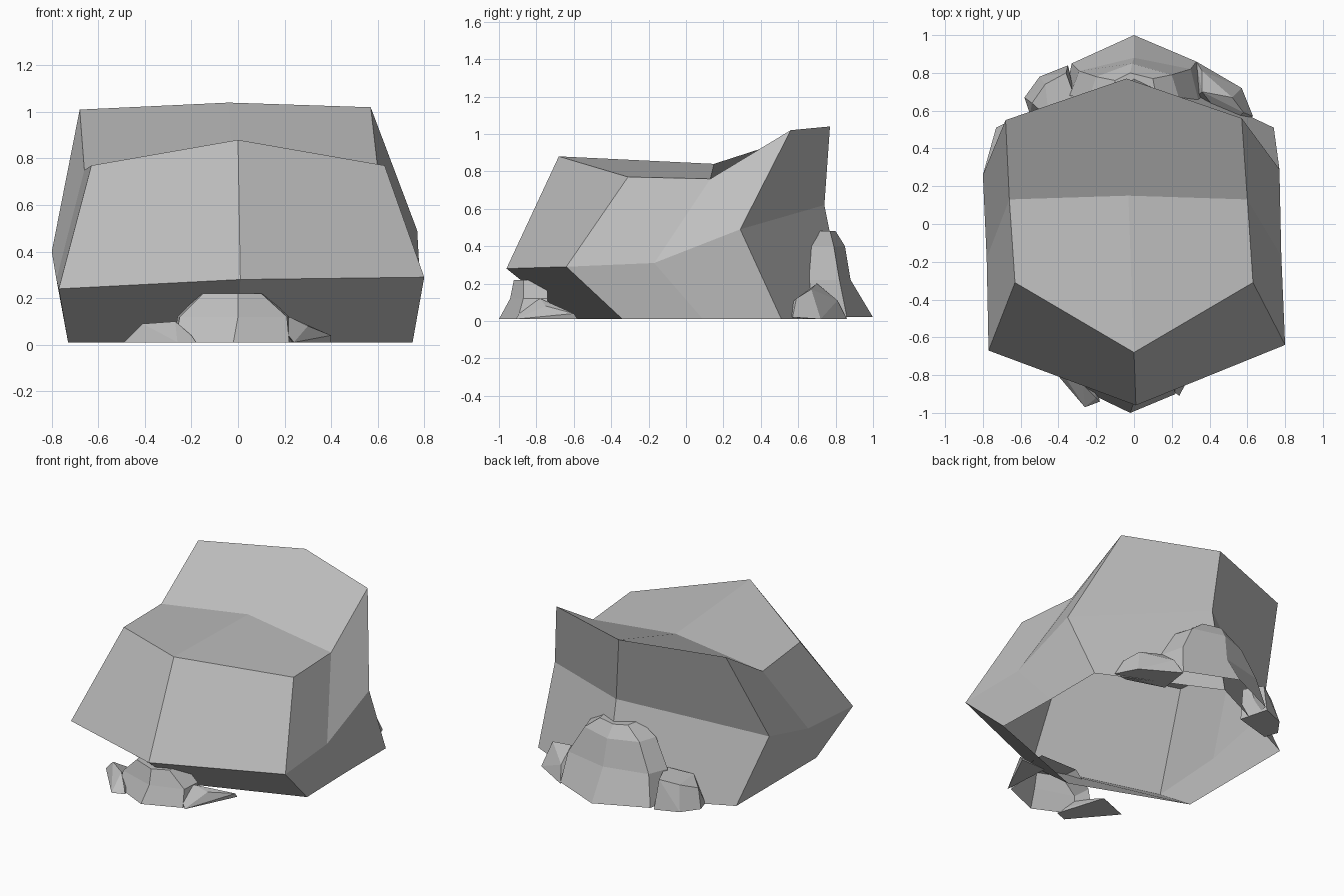
import bpy, bmesh

cube = bpy.data.objects.get("Cube")
if cube:
    bpy.data.objects.remove(cube, do_unlink=True)

GREY = (0.52, 0.52, 0.52, 1)
stone = bpy.data.materials.new("stone_grey")
stone.use_nodes = True
stone.diffuse_color = GREY
bsdf = stone.node_tree.nodes["Principled BSDF"]
bsdf.inputs["Base Color"].default_value = GREY
bsdf.inputs["Roughness"].default_value = 0.9


def finish(name, bm):
    bmesh.ops.recalc_face_normals(bm, faces=bm.faces)
    mesh = bpy.data.meshes.new(name)
    bm.to_mesh(mesh)
    bm.free()
    mesh.materials.append(stone)
    obj = bpy.data.objects.new(name, mesh)
    bpy.context.collection.objects.link(obj)


def bridge(bm, rings, closed):
    """Join neighbouring rings of points with quads."""
    rows = [[bm.verts.new(p) for p in ring] for ring in rings]
    count = len(rows[0])
    for low, high in zip(rows, rows[1:]):
        for i in range(count if closed else count - 1):
            j = (i + 1) % count
            bm.faces.new((low[i], low[j], high[j], high[i]))
    return rows


def boulder(name, levels):
    """Half dome leaning on the main rock: each level is z and its outline."""
    bm = bmesh.new()
    rows = bridge(bm, [[(x, y, z) for x, y in pts] for z, pts in levels], False)
    bm.faces.new(rows[-1])
    finish(name, bm)


def chip(name, points):
    """Small angular stone from a few corners."""
    bm = bmesh.new()
    for p in points:
        bm.verts.new(p)
    hull = bmesh.ops.convex_hull(bm, input=bm.verts)
    bmesh.ops.delete(bm, geom=hull["geom_interior"], context='VERTS')
    bmesh.ops.dissolve_limit(bm, angle_limit=0.12, verts=bm.verts, edges=bm.edges)
    finish(name, bm)


# Main rock: eight-sided rings running front, right, back, left; open underneath
base = [(0, -.62, .01), (.75, -.34, .01), (.74, .09, .01), (.74, .51, .01),
        (0, .86, .01), (-.73, .51, .01), (-.73, .09, .01), (-.73, -.34, .01)]
waist = [(.01, -.96, .28), (.8, -.64, .29), (.78, -.17, .31), (.77, .29, .49),
         (0, .74, .62), (-.8, .26, .4), (-.78, -.18, .28), (-.77, -.67, .24)]
crown = [(0, -.68, .88), (.63, -.31, .77), (.6, .13, .76), (.57, .56, 1.02),
         (-.04, .77, 1.04), (-.68, .55, 1.01), (-.66, .13, .75), (-.63, -.31, .77)]
bm = bmesh.new()
top = bridge(bm, [base, waist, crown], True)[-1]
middle = bm.verts.new((-.03, .15, .84))
for a, b, c in ((0, 1, 2), (2, 3, 4), (4, 5, 6), (6, 7, 0)):
    bm.faces.new((top[a], top[b], top[c], middle))
finish("main_rock", bm)

# Larger boulders at the foot of the rock
boulder("back_boulder", [
    (.02, [(-.36, .7), (-.33, .85), (0, 1), (.33, .86), (.37, .68)]),
    (.22, [(-.34, .68), (-.29, .81), (0, .88), (.3, .82), (.34, .66)]),
    (.4, [(-.24, .66), (-.2, .78), (-.01, .85), (.2, .79), (.24, .66)]),
    (.48, [(-.12, .66), (-.1, .76), (-.02, .8), (.1, .77), (.12, .66)])])
boulder("front_boulder", [
    (.01, [(-.28, -.74), (-.27, -.88), (-.02, -1), (.22, -.9), (.24, -.74)]),
    (.12, [(-.26, -.74), (-.25, -.86), (0, -.94), (.21, -.87), (.22, -.74)]),
    (.22, [(-.16, -.74), (-.15, -.86), (0, -.92), (.1, -.87), (.11, -.74)])])

# Small stones beside the boulders
chip("back_right_stone", [
    (-.55, .58, .01), (-.58, .67, .01), (-.5, .78, .01), (-.35, .84, .01),
    (-.3, .65, .01), (-.54, .64, .13), (-.47, .74, .17), (-.36, .8, .2),
    (-.31, .66, .22), (-.45, .56, .17)])
chip("back_left_stone", [
    (.33, .86, .01), (.3, .65, .01), (.57, .72, .01), (.63, .57, .02),
    (.36, .81, .11), (.36, .7, .2), (.52, .67, .17), (.58, .59, .12),
    (.5, .52, .05)])
chip("front_left_stone", [
    (.24, -.91, .01), (.4, -.58, .01), (.22, -.58, .01), (.2, -.88, .06),
    (.22, -.78, .12), (.3, -.75, .08), (.4, -.6, .04)])
chip("front_right_stone", [
    (-.49, -.7, .01), (-.26, -.97, .01), (-.18, -.94, .01), (-.41, -.74, .09),
    (-.27, -.85, .1), (-.2, -.92, .04), (-.28, -.62, .01)])
